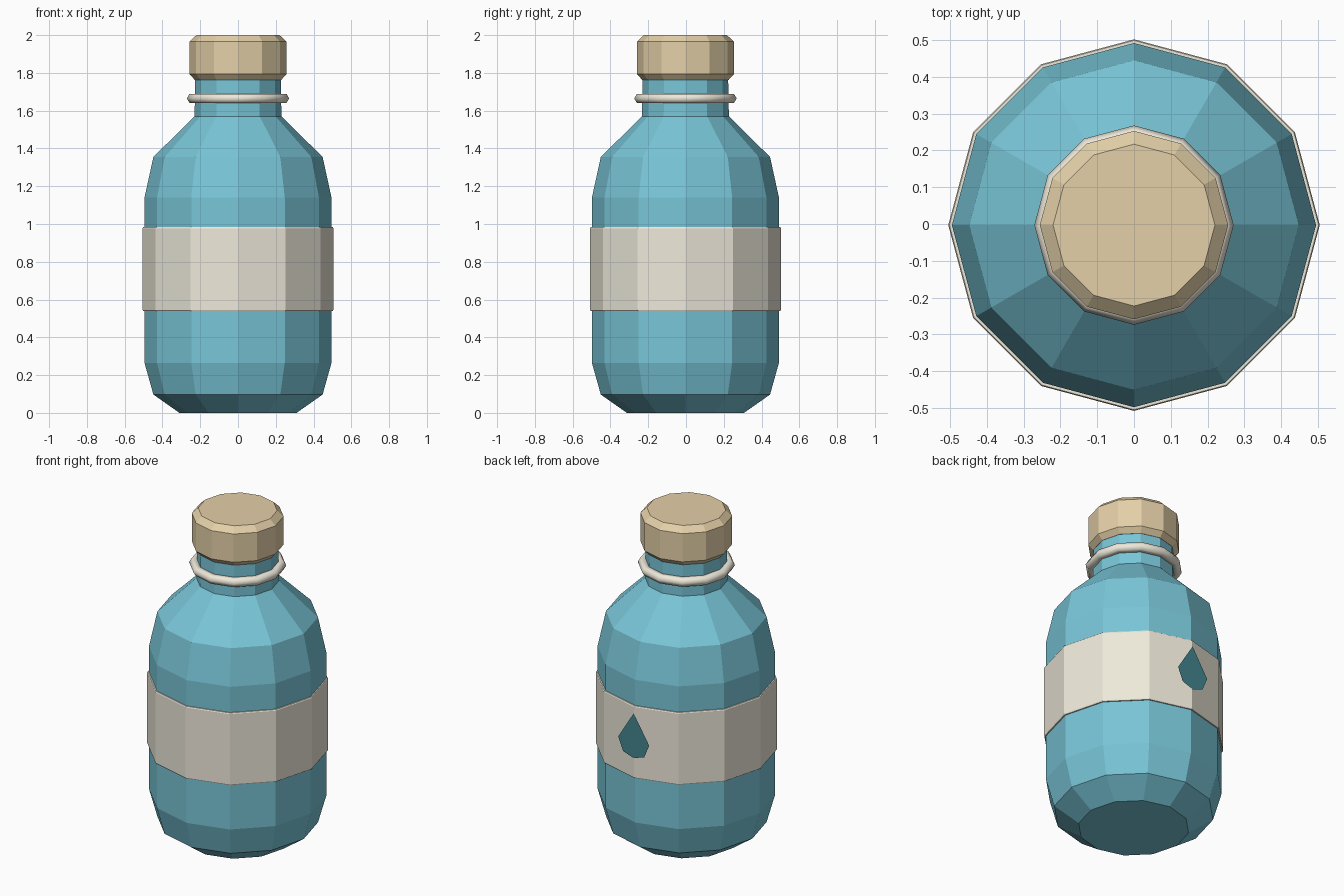
import bpy
import bmesh
from math import cos, sin, pi

if "Cube" in bpy.data.objects:
    bpy.data.objects.remove(bpy.data.objects["Cube"])

SIDES = 12
CY = -0.003  # the emblem stands slightly proud at the back


def material(name, srgb):
    m = bpy.data.materials.new(name)
    m.diffuse_color = [c ** 2.2 for c in srgb] + [1.0]
    m.use_nodes = True
    m.node_tree.nodes["Principled BSDF"].inputs["Base Color"].default_value = m.diffuse_color
    return m


BLUE = material("blue", (0.47, 0.77, 0.84))
CREAM = material("cream", (0.93, 0.91, 0.85))
TAN = material("tan", (0.89, 0.81, 0.65))
TEAL = material("teal", (0.27, 0.52, 0.56))


def finish(name, bm, mat):
    me = bpy.data.meshes.new(name)
    bm.to_mesh(me)
    bm.free()
    me.materials.append(mat)
    ob = bpy.data.objects.new(name, me)
    bpy.context.collection.objects.link(ob)
    ob.location.y = CY
    return ob


def lathe(name, profile, mat, closed=False):
    """Revolve (radius, z) points; open profiles get end caps."""
    bm = bmesh.new()
    rings = [[bm.verts.new((r * cos(2 * pi * i / SIDES), r * sin(2 * pi * i / SIDES), z))
              for i in range(SIDES)] for r, z in profile]
    pairs = list(zip(rings, rings[1:]))
    if closed:
        pairs.append((rings[-1], rings[0]))
    else:
        bm.faces.new(rings[0][::-1])
        bm.faces.new(rings[-1])
    for a, b in pairs:
        for i in range(SIDES):
            j = (i + 1) % SIDES
            bm.faces.new((a[i], a[j], b[j], b[i]))
    bmesh.ops.recalc_face_normals(bm, faces=bm.faces)
    return finish(name, bm, mat)


# Bottle with rounded base, shoulder and neck
lathe("bottle", [(0.31, 0), (0.448, 0.097), (0.495, 0.265), (0.495, 1.14),
                 (0.448, 1.355), (0.23, 1.57), (0.226, 1.78)], BLUE)

# Paper label band
lathe("label", [(0.494, 0.54), (0.502, 0.54), (0.505, 0.546), (0.505, 0.977),
                (0.502, 0.983), (0.494, 0.983)], CREAM, closed=True)

# Ring around the neck
ring = lathe("neck_ring", [(0.243 + 0.028 * cos(k * pi / 3), 1.665 + 0.028 * sin(k * pi / 3))
                           for k in range(6)], CREAM, closed=True)
for p in ring.data.polygons:
    p.use_smooth = True

# Stopper cap with chamfered rims
lathe("cap", [(0.228, 1.762), (0.256, 1.793), (0.256, 1.966), (0.22, 2.0)], TAN)

# Flat drop emblem on the back
bm = bmesh.new()
half = [(0.105, 0.77), (0.072, 0.69)]
outline = [(0, 0.94)] + half + [(0, 0.665)] + [(-x, z) for x, z in reversed(half)]
bm.faces.new([bm.verts.new((x, 0.51, z)) for x, z in outline])
bm.normal_update()
for f in bm.faces:
    if f.normal.y < 0:
        f.normal_flip()
finish("drop_emblem", bm, TEAL)
